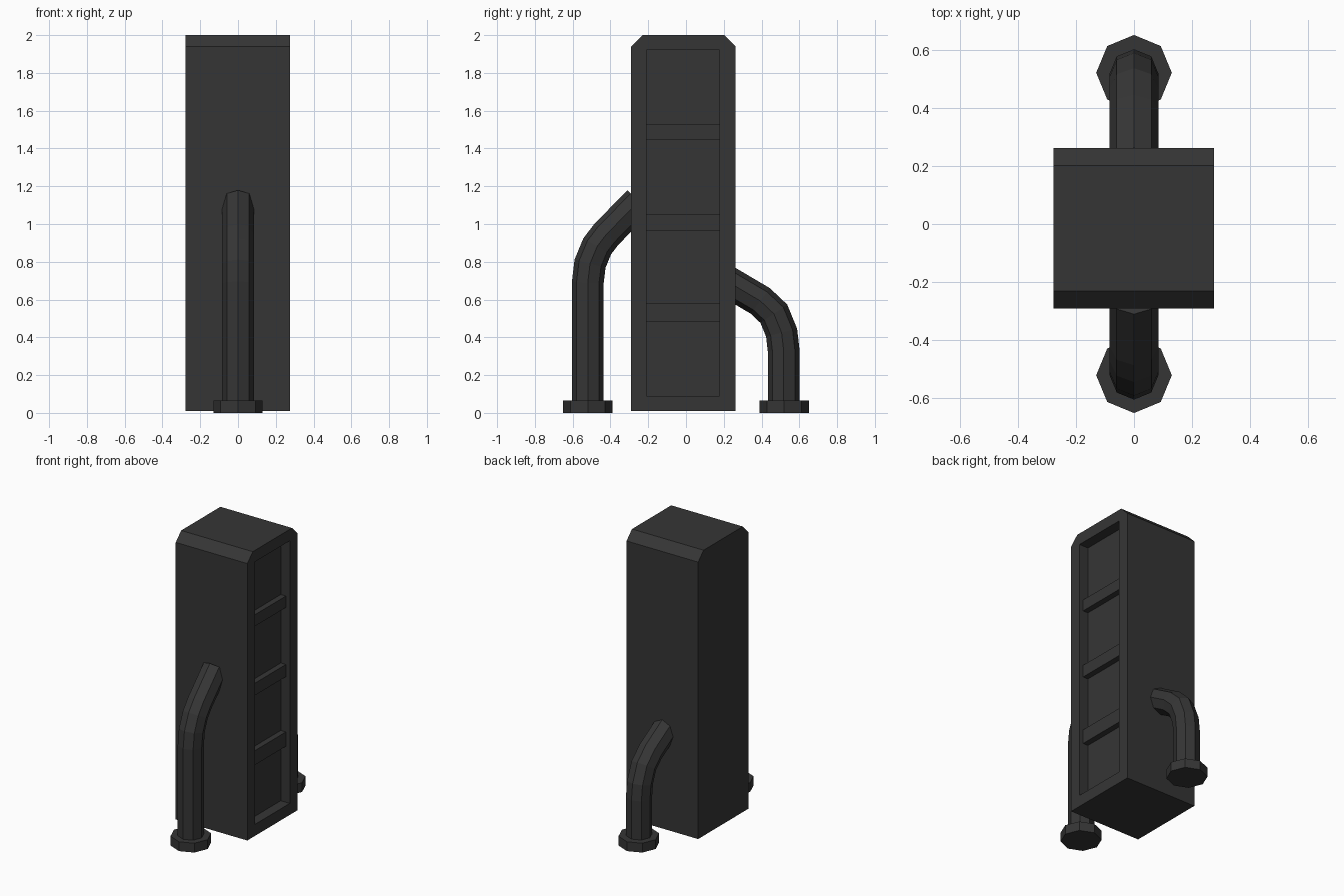
import bpy, bmesh, math
from mathutils import Vector

if "Cube" in bpy.data.objects:
    bpy.data.objects.remove(bpy.data.objects["Cube"])

metal = bpy.data.materials.new("dark_grey")
metal.diffuse_color = (0.036, 0.036, 0.036, 1)
metal.use_nodes = True
metal.node_tree.nodes["Principled BSDF"].inputs["Base Color"].default_value = metal.diffuse_color


def finish(name, bm, mat=metal):
    bmesh.ops.recalc_face_normals(bm, faces=bm.faces)
    me = bpy.data.meshes.new(name)
    bm.to_mesh(me)
    bm.free()
    me.materials.append(mat)
    ob = bpy.data.objects.new(name, me)
    bpy.context.collection.objects.link(ob)
    return ob


def prism(name, outline, x0, x1):
    """Extrude a (y, z) outline from x0 to x1."""
    bm = bmesh.new()
    face = bm.faces.new([bm.verts.new((x0, y, z)) for y, z in outline])
    ext = bmesh.ops.extrude_face_region(bm, geom=[face])
    moved = [v for v in ext["geom"] if isinstance(v, bmesh.types.BMVert)]
    bmesh.ops.translate(bm, verts=moved, vec=(x1 - x0, 0, 0))
    return finish(name, bm)


def rect(y0, y1, z0, z1):
    return [(y0, z0), (y1, z0), (y1, z1), (y0, z1)]


def pipe(name, path, radius, sides=8):
    """Octagonal tube swept along a (y, z) path with mitred joints."""
    pts = [Vector((0, y, z)) for y, z in path]
    bm = bmesh.new()
    rings = []
    for i, p in enumerate(pts):
        d_in = (p - pts[i - 1]).normalized() if i else (pts[1] - p).normalized()
        d_out = (pts[i + 1] - p).normalized() if i < len(pts) - 1 else d_in
        t = (d_in + d_out).normalized()
        n = Vector((0, -t.z, t.y)) / t.dot(d_in)
        ring = []
        for k in range(sides):
            a = 2 * math.pi * k / sides
            ring.append(bm.verts.new(p + radius * (math.cos(a) * Vector((1, 0, 0)) + math.sin(a) * n)))
        rings.append(ring)
    for a, b in zip(rings, rings[1:]):
        for k in range(sides):
            j = (k + 1) % sides
            bm.faces.new((a[k], a[j], b[j], b[k]))
    bm.faces.new(rings[0])
    bm.faces.new(rings[-1])
    return finish(name, bm)


# Main cabinet with chamfered top edges
body = prism("cabinet", [(-0.29, 0.01), (0.262, 0.01), (0.262, 1.94), (0.202, 2.0),
                         (-0.23, 2.0), (-0.29, 1.94)], -0.277, 0.275)

# Recessed panel on the right side
cutter = prism("panel_cutter", rect(-0.208, 0.178, 0.09, 1.92), 0.205, 0.4)
cutter.hide_render = True
mod = body.modifiers.new("recess", "BOOLEAN")
mod.operation = "DIFFERENCE"
mod.solver = "EXACT"
mod.object = cutter
bpy.context.view_layer.objects.active = body
bpy.ops.object.modifier_apply(modifier=mod.name)
bpy.data.objects.remove(cutter)

# Cross bars inside the recess
for i, (z0, z1) in enumerate([(0.48, 0.58), (0.965, 1.05), (1.447, 1.527)]):
    prism(f"cross_bar_{i + 1}", rect(-0.208, 0.178, z0, z1), 0.205, 0.245)

# Bent pipes at front and back
pipe("front_pipe", [(-0.52, 0.03), (-0.52, 0.69), (-0.508, 0.79), (-0.47, 0.882),
                    (-0.422, 0.945), (-0.25, 1.12)], 0.084)
pipe("back_pipe", [(0.517, 0.03), (0.517, 0.33), (0.506, 0.425), (0.465, 0.525),
                   (0.393, 0.593), (0.22, 0.695)], 0.084)

# Octagonal floor flanges
pipe("front_flange", [(-0.52, 0.0), (-0.52, 0.065)], 0.13)
pipe("back_flange", [(0.52, 0.0), (0.52, 0.065)], 0.13)
